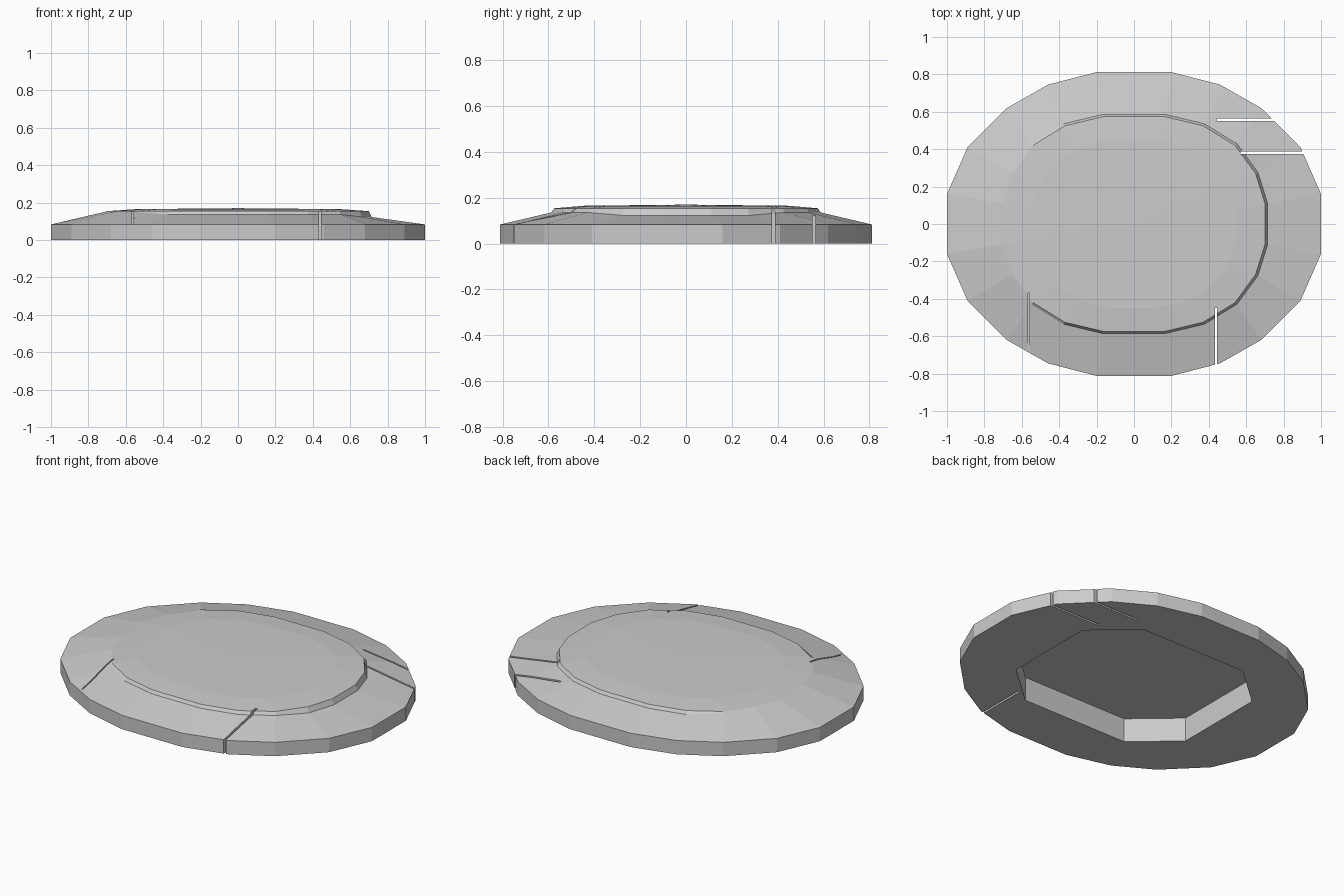
import bpy, bmesh

if "Cube" in bpy.data.objects:
    bpy.data.objects.remove(bpy.data.objects["Cube"])


def full_ring(quarter, z):
    """Mirror quarter-outline points into a closed loop; z may depend on (x, y)."""
    q = quarter
    half = q + [(-x, y) for x, y in reversed(q)]
    pts = half + [(-x, -y) for x, y in half]
    return [(x, y, z(x, y) if callable(z) else z) for x, y in pts]


def scaled(quarter, s):
    return [(x * s, y * s) for x, y in quarter]


def foot_height(x, y):
    # the slope meets the raised deck with a step, except on the left side
    if x < -0.45:
        return 0.150
    return 0.123 if x > 0.6 else 0.136


outline = [(1.0, .16), (.89, .41), (.68, .62), (.46, .745), (.2, .812)]
deck = [(.70, .11), (.65, .27), (.54, .42), (.37, .525), (.16, .575)]
pocket = [(.60, .12), (.60, .28), (.475, .39), (.35, .50), (.12, .50)]

# oval lid: pocket ceiling, pocket wall, base, rim, slope, step and crowned deck
rings = [
    full_ring(pocket, .143),
    full_ring(pocket, 0),
    full_ring(outline, 0),
    full_ring(outline, .083),
    full_ring(scaled(deck, 1.02), foot_height),
    full_ring(deck, .154),
    full_ring(scaled(deck, .78), .165),
]
bm = bmesh.new()
loops = [[bm.verts.new(p) for p in ring] for ring in rings]
n = len(loops[0])
for a, b in zip(loops, loops[1:]):
    for i in range(n):
        j = (i + 1) % n
        bm.faces.new((a[i], a[j], b[j], b[i]))
bm.faces.new(loops[0])
centre = bm.verts.new((0, 0, .17))
for i in range(n):
    bm.faces.new((loops[-1][i], loops[-1][(i + 1) % n], centre))
bmesh.ops.recalc_face_normals(bm, faces=bm.faces)
mesh = bpy.data.meshes.new("oval_lid")
bm.to_mesh(mesh)
bm.free()
lid = bpy.data.objects.new("oval_lid", mesh)
bpy.context.collection.objects.link(lid)

# thin panel gaps: x range, y range, lowest z
gaps = [
    ((.432, .444), (-.85, -.45), -.1),
    ((.57, 1.1), (.375, .387), -.1),
    ((.44, .9), (.552, .564), -.1),
    ((-.568, -.56), (-.85, -.37), .085),
]
for k, ((x0, x1), (y0, y1), z0) in enumerate(gaps):
    z1 = .3
    bpy.ops.mesh.primitive_cube_add(
        size=1, location=((x0 + x1) / 2, (y0 + y1) / 2, (z0 + z1) / 2))
    cutter = bpy.context.object
    cutter.name = f"gap_cutter_{k + 1}"
    cutter.scale = (x1 - x0, y1 - y0, z1 - z0)
    cutter.hide_render = True
    cutter.display_type = 'WIRE'
    mod = lid.modifiers.new(f"gap_{k + 1}", 'BOOLEAN')
    mod.operation = 'DIFFERENCE'
    mod.solver = 'EXACT'
    mod.object = cutter
